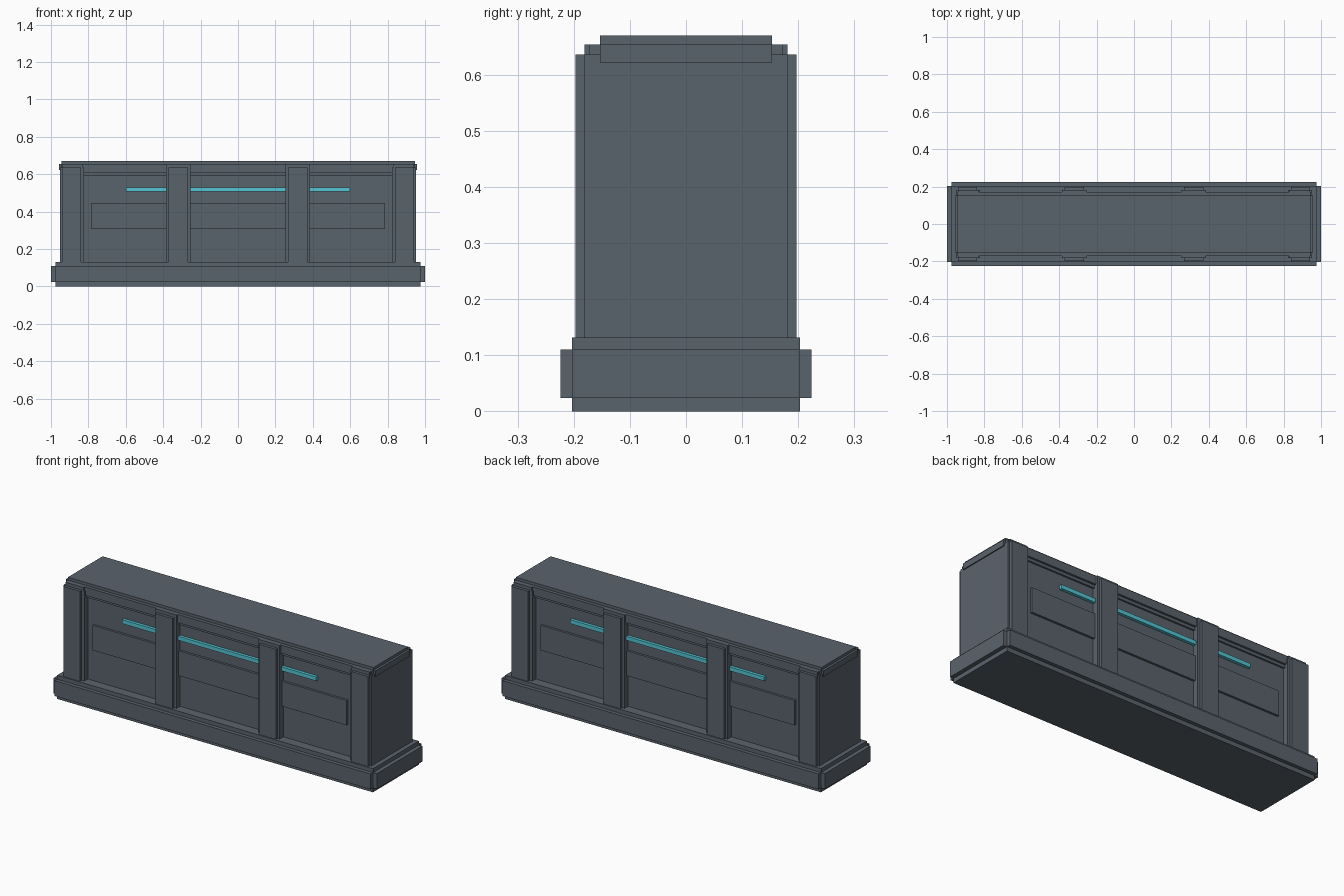
import bpy

cube = bpy.data.objects.get("Cube")
if cube:
    bpy.data.objects.remove(cube, do_unlink=True)


def make_material(name, rgb):
    mat = bpy.data.materials.new(name)
    mat.use_nodes = True
    color = (*rgb, 1)
    mat.diffuse_color = color
    mat.node_tree.nodes["Principled BSDF"].inputs["Base Color"].default_value = color
    return mat


slate = make_material("slate grey", (0.102, 0.125, 0.15))
cyan = make_material("glowing cyan", (0.09, 0.56, 0.66))


def box(name, x0, x1, half_depth, z0, z1, mat=slate):
    """Block from x0 to x1 and z0 to z1, reaching half_depth to front and back."""
    bpy.ops.mesh.primitive_cube_add(size=1, location=((x0 + x1) / 2, 0, (z0 + z1) / 2))
    obj = bpy.context.object
    obj.name = name
    obj.scale = (x1 - x0, 2 * half_depth, z1 - z0)
    bpy.ops.object.transform_apply(location=False, rotation=False, scale=True)
    obj.data.materials.append(mat)
    return obj


def centred(name, half_width, *rest):
    return box(name, -half_width, half_width, *rest)


# Stepped plinth with notched corners
centred("plinth_core", 0.977, 0.203, 0, 0.132)
centred("plinth_long_band", 0.977, 0.224, 0.024, 0.11)
centred("plinth_end_band", 1.0, 0.202, 0.024, 0.11)

# Recessed body, raised panel and light strip
centred("body", 0.9, 0.15, 0.12, 0.64)
centred("raised_panel", 0.785, 0.163, 0.308, 0.447)
centred("light_strip", 0.6, 0.167, 0.508, 0.53, cyan)

# Stepped rails and top
centred("lower_rail", 0.83, 0.16, 0.592, 0.608)
centred("upper_rail", 0.945, 0.172, 0.608, 0.654)
centred("top_slab", 0.945, 0.153, 0.62, 0.67)
centred("top_end_lip", 0.958, 0.153, 0.622, 0.655)

# Stepped posts on both sides
for side, s in (("right", -1), ("left", 1)):
    def mirrored(name, a, b, *rest):
        lo, hi = sorted((a * s, b * s))
        return box(f"{side}_{name}", lo, hi, *rest)

    mirrored("end_wall", 0.824, 0.952, 0.181, 0.12, 0.636)
    mirrored("corner_post_top", 0.83, 0.94, 0.181, 0.63, 0.654)
    mirrored("corner_post", 0.84, 0.942, 0.197, 0.12, 0.636)
    mirrored("middle_post_backing", 0.253, 0.385, 0.181, 0.12, 0.654)
    mirrored("middle_post", 0.268, 0.372, 0.197, 0.12, 0.636)
